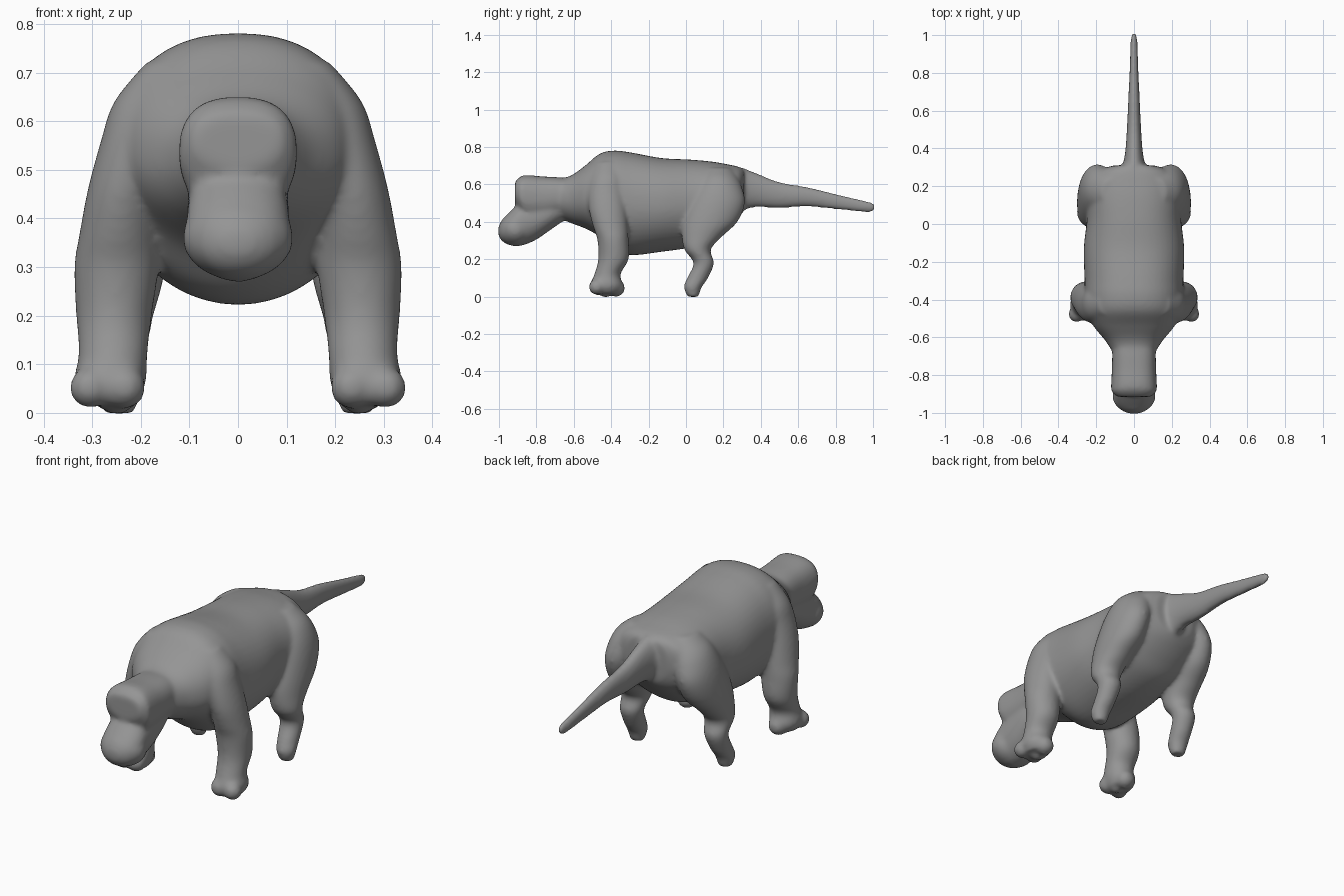
import bpy, bmesh, math
from mathutils import Matrix

bm = bmesh.new()
SIDES = 48


def spline(rows, steps=6):
    """Catmull-Rom through the section rows."""
    out = []
    pts = [rows[0]] + rows + [rows[-1]]
    for i in range(1, len(pts) - 2):
        p = pts[i - 1:i + 3]
        for k in range(steps):
            t = k / steps
            out.append([0.5 * (2 * b + (c - a) * t + (2 * a - 5 * b + 4 * c - d) * t * t
                               + (3 * b - a - 3 * c + d) * t ** 3)
                        for a, b, c, d in zip(*p)])
    out.append(list(rows[-1]))
    return out


def skin(rings):
    loops = [[bm.verts.new(p) for p in r] for r in rings]
    for a, b in zip(loops, loops[1:]):
        for i in range(SIDES):
            j = (i + 1) % SIDES
            bm.faces.new((a[i], a[j], b[j], b[i]))
    bm.faces.new(loops[0][::-1])
    bm.faces.new(loops[-1])


def bend(v, p):
    return math.copysign(abs(v) ** (2 / p), v)


def trunk(rows, top_power=2.0):
    """Loft along y; rows are (y, top z, bottom z, half width)."""
    rings = []
    for y, top, bot, w in spline(rows):
        ring = []
        for i in range(SIDES):
            a = 2 * math.pi * i / SIDES
            p = top_power if math.sin(a) > 0 else 2.0
            ring.append((w * bend(math.cos(a), p), y,
                         (top + bot) / 2 + (top - bot) / 2 * bend(math.sin(a), p)))
        rings.append(ring)
    skin(rings)


def limb(rows, side):
    """Loft along z; rows are (z, x, y, x radius, y radius)."""
    skin([[(side * (x + rx * math.cos(2 * math.pi * i / SIDES)),
            y + ry * math.sin(2 * math.pi * i / SIDES), z) for i in range(SIDES)]
          for z, x, y, rx, ry in spline(rows)])


def blob(loc, radii, tilt=0):
    m = Matrix.Translation(loc) @ Matrix.Rotation(tilt, 4, 'X') @ Matrix.Diagonal((*radii, 1))
    bmesh.ops.create_uvsphere(bm, u_segments=24, v_segments=16, radius=1, matrix=m)


# Torso
trunk([(-.70, .63, .43, .10), (-.62, .645, .395, .15), (-.54, .70, .365, .215),
       (-.46, .765, .32, .247), (-.38, .781, .25, .26), (-.29, .77, .222, .262),
       (-.13, .741, .24, .266), (.02, .733, .262, .25), (.14, .722, .30, .25),
       (.22, .708, .36, .235), (.28, .695, .42, .19), (.31, .68, .46, .11)], 2.3)
# Rump
blob((0, .19, .55), (.22, .115, .13))
# Tail
trunk([(.20, .70, .42, .11), (.29, .692, .455, .068), (.37, .663, .478, .048),
       (.50, .613, .474, .038), (.65, .586, .481, .031), (.80, .550, .467, .024),
       (.92, .522, .454, .02), (.98, .508, .449, .017), (1.008, .496, .46, .011)])
# Skull and neck
trunk([(-.60, .63, .41, .11), (-.68, .638, .42, .115), (-.77, .643, .40, .117),
       (-.85, .65, .40, .121), (-.885, .642, .44, .119), (-.915, .615, .50, .09)], 2.6)
# Muzzle
trunk([(-.64, .55, .415, .08), (-.72, .54, .36, .10), (-.80, .53, .305, .104),
       (-.87, .52, .275, .105), (-.92, .475, .27, .106), (-.965, .43, .284, .09),
       (-.99, .40, .305, .06), (-1.004, .37, .33, .025)], 2.2)
blob((0, -.912, .36), (.115, .089, .087), math.radians(-10))

for s in (-1, 1):
    # Front leg with toes and heel
    limb([(.72, .14, -.42, .05, .06), (.64, .18, -.42, .075, .09),
          (.56, .205, -.425, .077, .10), (.46, .233, -.418, .076, .10),
          (.37, .245, -.403, .081, .092),
          (.30, .25, -.39, .087, .083), (.20, .255, -.388, .078, .081),
          (.12, .257, -.42, .071, .07), (.06, .264, -.425, .074, .087),
          (.018, .262, -.425, .055, .07)], s)
    for x, y, z, r in ((.304, -.477, .052, .043), (.234, -.474, .053, .045),
                       (.255, -.373, .046, .047), (.25, -.43, .038, .042)):
        blob((s * x, y, z), (r, r, r))
    # Hind leg
    limb([(.69, .11, .17, .06, .07), (.64, .145, .175, .09, .10),
          (.58, .175, .175, .095, .126),
          (.50, .197, .165, .094, .15), (.40, .21, .128, .091, .147),
          (.32, .222, .085, .079, .107), (.25, .23, .062, .071, .07),
          (.18, .235, .095, .057, .055), (.10, .24, .062, .05, .056),
          (.05, .245, .036, .047, .048), (-.001, .245, .038, .033, .029)], s)

bmesh.ops.recalc_face_normals(bm, faces=bm.faces)
mesh = bpy.data.meshes.new("animal_body")
bm.to_mesh(mesh)
bm.free()
body = bpy.data.objects.new("animal_body", mesh)
bpy.context.collection.objects.link(body)

# Dark grey hide
hide = bpy.data.materials.new("grey_hide")
hide.diffuse_color = (0.3, 0.3, 0.3, 1)
mesh.materials.append(hide)

# Fuse the parts into one smooth skin
fuse = body.modifiers.new("fuse", 'REMESH')
fuse.mode = 'VOXEL'
fuse.voxel_size = 0.009
fuse.use_smooth_shade = True
soften = body.modifiers.new("soften", 'SMOOTH')
soften.factor = 0.5
soften.iterations = 14
